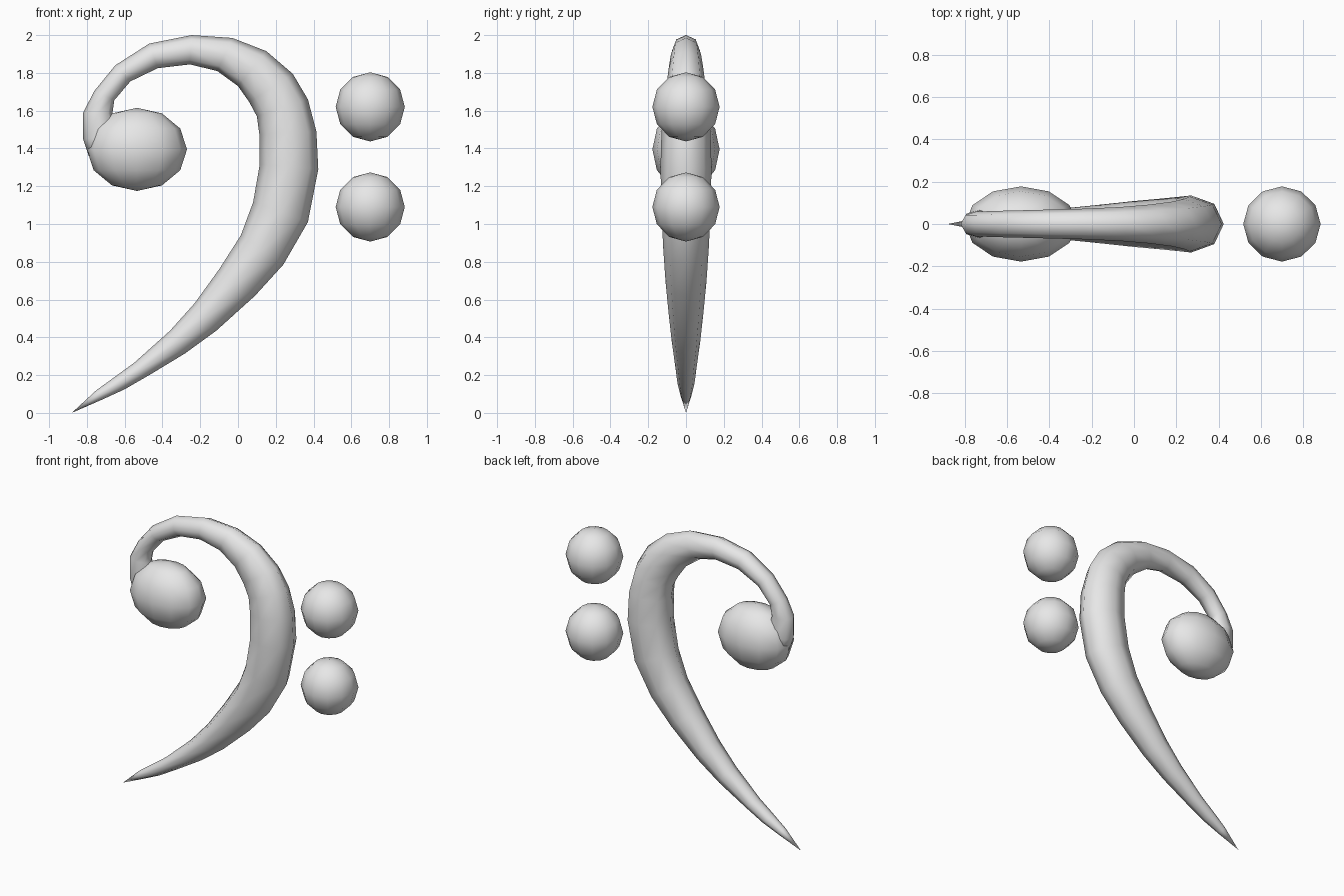
import bpy
import bmesh
import math
from mathutils import Vector

cube = bpy.data.objects.get("Cube")
if cube:
    bpy.data.objects.remove(cube, do_unlink=True)

GREY = (0.8, 0.8, 0.8, 1.0)
grey = bpy.data.materials.new("plain grey")
grey.use_nodes = True
grey.diffuse_color = GREY
grey.node_tree.nodes["Principled BSDF"].inputs["Base Color"].default_value = GREY


def finish(bm, name):
    """Turn a bmesh into a smooth grey object."""
    bmesh.ops.recalc_face_normals(bm, faces=bm.faces[:])
    for face in bm.faces:
        face.smooth = True
    mesh = bpy.data.meshes.new(name)
    bm.to_mesh(mesh)
    bm.free()
    mesh.materials.append(grey)
    obj = bpy.data.objects.new(name, mesh)
    bpy.context.collection.objects.link(obj)
    return obj


def ball(name, centre, radii):
    bm = bmesh.new()
    bmesh.ops.create_uvsphere(bm, u_segments=12, v_segments=6, radius=1.0)
    bmesh.ops.scale(bm, vec=radii, verts=bm.verts[:])
    bmesh.ops.translate(bm, vec=centre, verts=bm.verts[:])
    return finish(bm, name)


# Sections of the curl from the tail to the head:
# outer x, outer z, inner x, inner z, half depth
SECTIONS = [
    (-.72, .07, -.75, .12, .030),
    (-.60, .125, -.66, .185, .045),
    (-.47, .20, -.55, .265, .055),
    (-.28, .315, -.36, .435, .075),
    (-.115, .435, -.23, .58, .090),
    (.09, .62, -.10, .76, .108),
    (.24, .785, .015, .94, .120),
    (.37, 1.01, .08, 1.115, .130),
    (.425, 1.29, .115, 1.315, .135),
    (.415, 1.49, .113, 1.475, .130),
    (.37, 1.66, .10, 1.57, .118),
    (.29, 1.795, .06, 1.645, .105),
    (.15, 1.915, 0, 1.73, .092),
    (-.03, 1.985, -.11, 1.81, .080),
    (-.245, 2.0, -.255, 1.845, .072),
    (-.47, 1.955, -.425, 1.825, .067),
    (-.65, 1.84, -.57, 1.755, .063),
    (-.76, 1.705, -.655, 1.655, .060),
    (-.82, 1.59, -.665, 1.585, .060),
    (-.82, 1.45, -.62, 1.46, .070),
    (-.79, 1.36, -.62, 1.36, .060),
]
SIDES = 8

# Curl: eight-sided oval rings bridged together, with a pointed tail
bm = bmesh.new()
rings = []
for ox, oz, ix, iz, depth in SECTIONS:
    outer, inner = Vector((ox, 0, oz)), Vector((ix, 0, iz))
    middle, reach = (outer + inner) / 2, (outer - inner) / 2
    ring = []
    for k in range(SIDES):
        a = math.tau * k / SIDES
        ring.append(bm.verts.new(
            middle + reach * math.cos(a) + Vector((0, depth * math.sin(a), 0))))
    rings.append(ring)
tip = bm.verts.new((-.88, 0, 0))
for k in range(SIDES):
    n = (k + 1) % SIDES
    bm.faces.new((tip, rings[0][k], rings[0][n]))
    for a, b in zip(rings, rings[1:]):
        bm.faces.new((a[k], a[n], b[n], b[k]))
bm.faces.new(rings[-1])
finish(bm, "curl")

# Rounded head of the curl and the two dots beside it
ball("curl_head", (-.535, 0, 1.395), (.265, .178, .22))
for name, z in (("upper_dot", 1.62), ("lower_dot", 1.09)):
    ball(name, (.70, 0, z), (.183, .178, .183))
